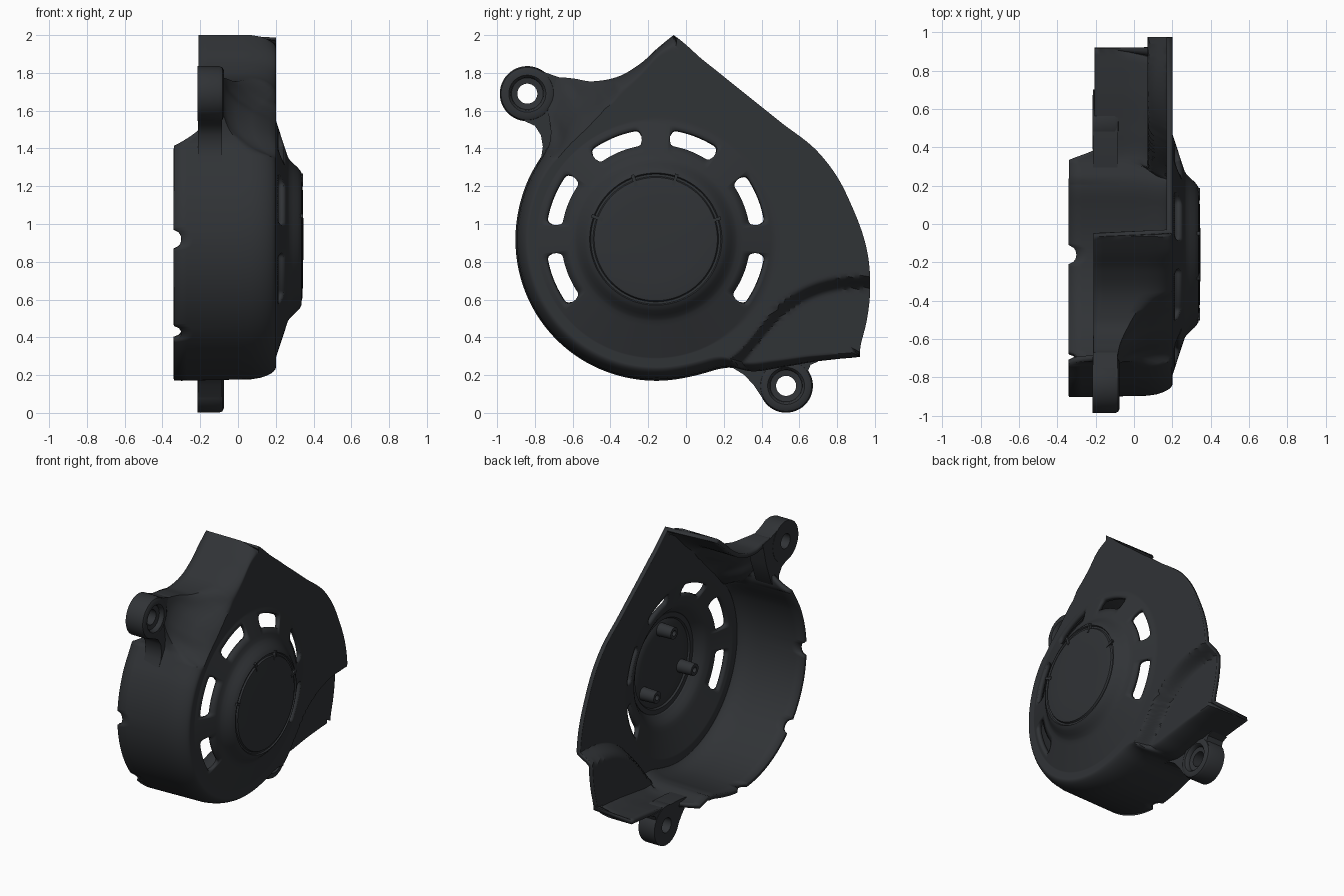
import bpy, bmesh, math
from math import sin, cos, radians, degrees, atan2, hypot, sqrt

if "Cube" in bpy.data.objects:
    bpy.data.objects.remove(bpy.data.objects["Cube"])

CY, CZ = -0.16, 0.92          # hub centre in the y-z plane
mat = bpy.data.materials.new("dark_plastic")
mat.diffuse_color = (0.03, 0.033, 0.037, 1)
mat.use_nodes = True
mat.node_tree.nodes["Principled BSDF"].inputs["Base Color"].default_value = mat.diffuse_color


def finish(name, bm, angle=35):
    me = bpy.data.meshes.new(name)
    bm.to_mesh(me)
    bm.free()
    ob = bpy.data.objects.new(name, me)
    bpy.context.collection.objects.link(ob)
    me.materials.append(mat)
    bpy.ops.object.select_all(action='DESELECT')
    ob.select_set(True)
    bpy.context.view_layer.objects.active = ob
    bpy.ops.object.shade_smooth_by_angle(angle=radians(angle))
    return ob


def spline(pts, smooth=True):
    """Function through sorted (t, value) points."""
    n = len(pts)
    def slope(i):
        a, b = pts[max(i - 1, 0)], pts[min(i + 1, n - 1)]
        return (b[1] - a[1]) / (b[0] - a[0])
    def f(t):
        if t <= pts[0][0]: return pts[0][1]
        for i in range(n - 1):
            (t0, v0), (t1, v1) = pts[i], pts[i + 1]
            if t <= t1:
                h = t1 - t0
                u = (t - t0) / h
                if not smooth: return v0 + (v1 - v0) * u
                return ((2*u**3 - 3*u*u + 1) * v0 + (u**3 - 2*u*u + u) * h * slope(i)
                        + (3*u*u - 2*u**3) * v1 + (u**3 - u*u) * h * slope(i + 1))
        return pts[-1][1]
    return f


def polar(pts, base):
    out = []
    for y, z in pts:
        d = degrees(atan2(z - CZ, y - CY))
        while d < base - 1: d += 360
        out.append((d, hypot(y - CY, z - CZ)))
    return sorted(out)


# outline: open right edge, and the walled side from apex round to the lower corner
right = spline(polar([(0.92, 0.2965), (0.925, 0.36), (0.955, 0.48), (0.975, 0.65), (0.96, 0.85),
                      (0.88, 1.09), (0.80, 1.25), (0.70, 1.38), (0.5, 1.54), (0.3, 1.70),
                      (0.1, 1.86), (-0.0655, 2.0)], -30))
left = spline(polar([(-0.0655, 2.0), (-0.14, 1.94), (-0.24, 1.85), (-0.36, 1.78), (-0.5, 1.755)], 85)
              + [(118, .965), (122, 1.0), (128, .93), (134, .80), (140, .748), (155, .737), (180, .735),
                 (225, .74), (270, .742), (290, .747)]
              + polar([(0.22, 0.245), (0.35, 0.22), (0.5, 0.24), (0.66, 0.268), (0.8, 0.285), (0.92, 0.2965)], 85))
# distance from outline inward to the flat face
gap = spline([(85, .065), (89, .04), (96, .058), (103, .085), (108, .13), (112, .165), (118, .26), (122, .31),
              (128, .25), (134, .125), (140, .075), (150, .06), (300, .06), (330, .045)])
rim_x = spline([(85, -.21), (134, -.21), (139, -.34), (305, -.34), (308, -.205), (330, -.205)], False)
web = spline([(104, 0), (113, .6), (120, 1), (130, 1), (137, .5), (142, 0)])
hub = spline([(0, .346), (.2, .345), (.31, .341), (.326, .338), (.332, .327), (.344, .327), (.35, .336),
              (.365, .328), (.38, .315), (.40, .293), (.42, .273), (.435, .264), (.63, .2)], False)
step_z = spline([(0.12, .21), (0.2, .26), (0.3, .345), (0.42, .49), (0.52, .595), (0.65, .675),
                 (0.8, .72), (0.98, .73)])
slots = [(8, 36), (55, 82), (98, 127), (143, 172), (188, 217), (323, 352)]


def face_x(r, y, z):
    x = hub(r)
    if y > 0.12 and r > .6:      # stepped-down lower panel
        u = min(max((step_z(y) - z) / 0.075, 0), 1)
        x -= 0.1 * u * u * (3 - 2 * u)
    return x


def column(d):
    """Points (r, x) from hub to rim at angle d degrees."""
    a = radians(d)
    c, s = cos(a), sin(a)
    cut = 0
    for lo, hi in slots:
        if lo <= d <= hi:        # rounded slot corners
            q = min(d - lo, hi - d) * radians(1) * .545
            if q < .03: cut = .03 - sqrt(.03**2 - (.03 - q)**2)
    radii = [.1, .2, .31, .326, .332, .344, .35, .365, .38, .40, .42, .435, .46,
             .50 + cut, .545, .59 - cut, .61]
    opened = d < 85 or d > 330
    B = right(d - 360 if d > 330 else d) if opened else left(d)
    A = B - (.06 if opened else gap(d))
    radii += [.61 + (A - .61) * k / 26 for k in range(1, 27)]
    col = [(r, face_x(r, CY + r * c, CZ + r * s)) for r in radii]
    if opened:
        for k in range(1, 13):
            r = A + (B - A) * k / 12
            col.append((r, face_x(r, CY + r * c, CZ + r * s)))
        return col
    x0, w = col[-1][1], web(d)
    for f, dx, hollow in [(.15, -.003, -.035), (.3, -.01, -.12), (.5, -.025, -.2), (.7, -.05, -.25),
                          (.87, -.08, -.27), (1, -.13, -.28)]:
        col.append((A + (B - A) * f, x0 + dx * (1 - w) + hollow * w))
    xb, xr = col[-1][1], rim_x(d)
    for n in (180, 222, 270):    # rim notches
        xr += .8 * sqrt(max(0, .05**2 - ((d - n) * radians(1) * .74)**2))
    for k in range(1, 7):
        col.append((B + .008 * k / 6 * (139 < d < 300), xb + (xr - xb) * k / 6))
    return col


# main shell
bm = bmesh.new()
centre = bm.verts.new((hub(0), CY, CZ))
cols = []
for d in range(360):
    a = radians(d)
    cols.append([bm.verts.new((x, CY + r * cos(a), CZ + r * sin(a))) for r, x in column(d)])
for d in range(360):
    p, q = cols[d], cols[(d + 1) % 360]
    bm.faces.new((centre, p[0], q[0]))
    in_slot = any(lo <= d < hi for lo, hi in slots)
    for i in range(len(p) - 1):
        if in_slot and i in (13, 14): continue
        bm.faces.new((p[i], p[i + 1], q[i + 1], q[i]))
shell = finish("cover_shell", bm)
sol = shell.modifiers.new("thickness", 'SOLIDIFY')
sol.thickness, sol.offset = 0.03, -1


def lathe(name, profile, y, z, n=48):
    """Closed (radius, x) loop spun about an x-parallel axis."""
    bm = bmesh.new()
    rings = [[bm.verts.new((x, y + r * cos(2*math.pi*k/n), z + r * sin(2*math.pi*k/n)))
              for r, x in profile] for k in range(n)]
    m = len(profile)
    for k in range(n):
        for i in range(m):
            bm.faces.new((rings[k][i], rings[k][(i+1) % m], rings[(k+1) % n][(i+1) % m], rings[(k+1) % n][i]))
    bmesh.ops.recalc_face_normals(bm, faces=bm.faces)
    return finish(name, bm)


def prism(name, pts, x0, x1):
    bm = bmesh.new()
    f = bm.faces.new([bm.verts.new((x0, y, z)) for y, z in pts])
    g = bmesh.ops.extrude_face_region(bm, geom=[f])
    for v in g['geom']:
        if isinstance(v, bmesh.types.BMVert): v.co.x = x1
    bmesh.ops.recalc_face_normals(bm, faces=bm.faces)
    return finish(name, bm)


# mounting lugs with counterbored holes, and the necks joining them to the shell
for name, y, z, R in (("upper_lug", -.84, 1.69, .146), ("lower_lug", .53, .143, .142)):
    lathe(name, [(.053, -.215), (R, -.215), (R, -.10), (R - .007, -.083), (R - .022, -.075), (.098, -.075),
                 (.088, -.085), (.084, -.105), (.053, -.11)], y, z)
prism("upper_lug_neck", [(-.79, 1.31), (-.765, 1.36), (-.758, 1.41), (-.768, 1.47), (-.80, 1.52), (-.86, 1.547),
                         (-.80, 1.595), (-.745, 1.65), (-.745, 1.73), (-.80, 1.785), (-.80, 1.83), (-.74, 1.80),
                         (-.66, 1.773), (-.58, 1.76), (-.62, 1.60), (-.68, 1.44)], -.213, -.085)
prism("lower_lug_neck", [(.18, .245), (.25, .237), (.31, .20), (.36, .145), (.41, .07), (.43, .15), (.46, .21),
                         (.53, .243), (.60, .21), (.63, .15), (.665, .18), (.645, .22), (.66, .255), (.70, .272),
                         (.55, .28), (.36, .27)], -.213, -.085)

# small clips across the cap groove
for i, d in enumerate((18, 72, 110, 160)):
    a = radians(d)
    def at(r, t): return (CY + r * cos(a) - t * sin(a), CZ + r * sin(a) + t * cos(a))
    prism(f"cap_clip_{i+1}", [at(.30, -.009), at(.362, -.009), at(.362, .009), at(.30, .009)], .315, .345)

# screw posts behind the cap
for i, d in enumerate((88, 205, 325)):
    a = radians(d)
    lathe(f"screw_post_{i+1}", [(.02, .2), (.042, .2), (.047, .32), (.02, .32)],
          CY + .25 * cos(a), CZ + .25 * sin(a), 24)
